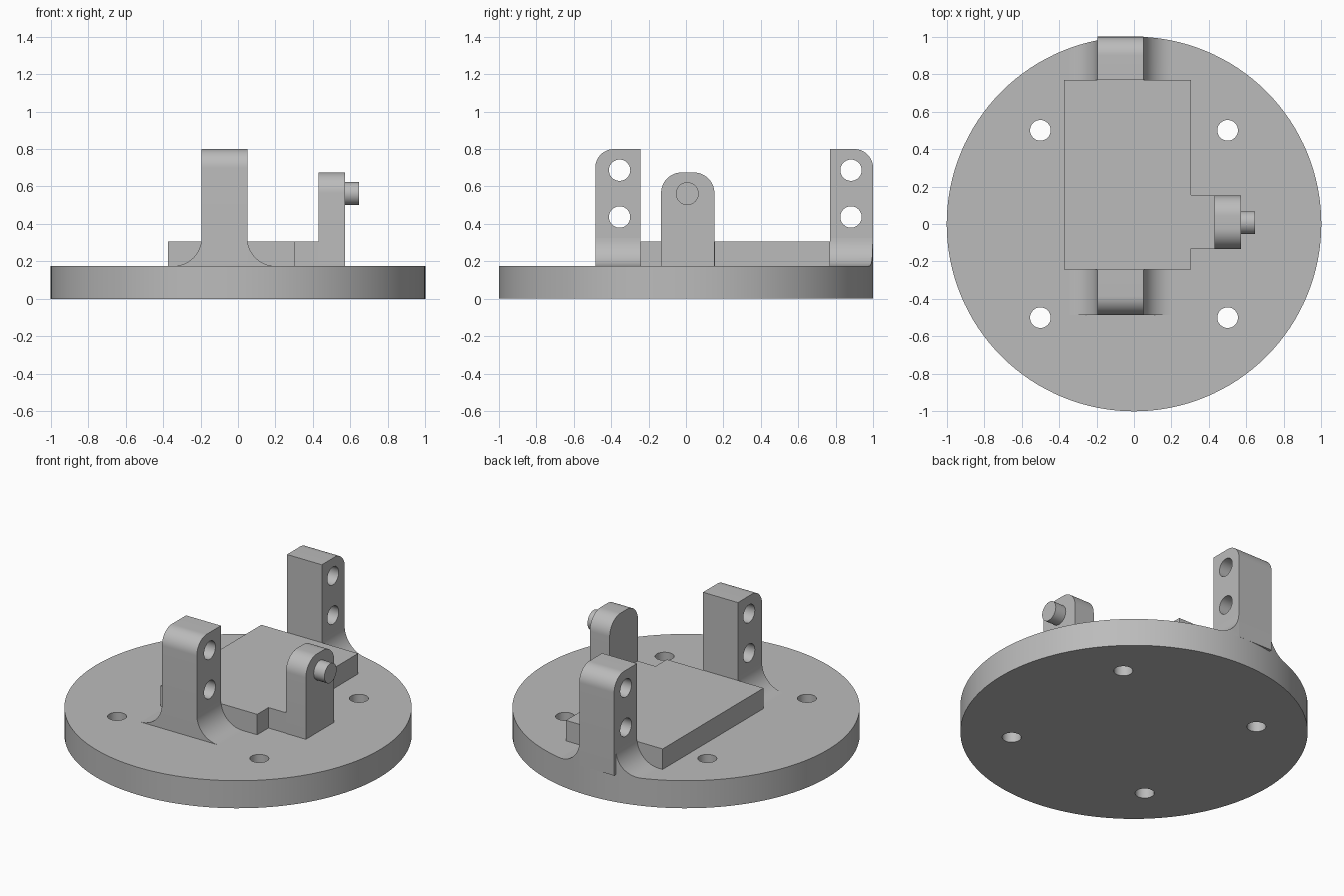
import bpy, bmesh, math
from mathutils import Vector, Matrix

cube = bpy.data.objects.get("Cube")
if cube:
    bpy.data.objects.remove(cube, do_unlink=True)

grey = bpy.data.materials.new("mid_grey")
grey.use_nodes = True
COLOUR = (0.5, 0.5, 0.5, 1)
grey.diffuse_color = COLOUR
grey.node_tree.nodes["Principled BSDF"].inputs["Base Color"].default_value = COLOUR

BASE = 0.175          # top of the round base
LEFT, RIGHT = -0.195, 0.05   # sides of the posts


def finish(name, bm):
    bmesh.ops.recalc_face_normals(bm, faces=bm.faces)
    mesh = bpy.data.meshes.new(name)
    bm.to_mesh(mesh)
    bm.free()
    obj = bpy.data.objects.new(name, mesh)
    bpy.context.collection.objects.link(obj)
    mesh.materials.append(grey)
    return obj


def extrude(name, points, vec):
    """Prism from a flat outline."""
    bm = bmesh.new()
    face = bm.faces.new([bm.verts.new(p) for p in points])
    out = bmesh.ops.extrude_face_region(bm, geom=[face])
    verts = [v for v in out["geom"] if isinstance(v, bmesh.types.BMVert)]
    bmesh.ops.translate(bm, verts=verts, vec=vec)
    return finish(name, bm)


def cylinder(name, radius, depth, centre, axis="Z", sides=48):
    bm = bmesh.new()
    turn = Matrix.Rotation(math.pi / 2, 4, "Y") if axis == "X" else Matrix()
    bmesh.ops.create_cone(bm, cap_ends=True, segments=sides, radius1=radius,
                          radius2=radius, depth=depth,
                          matrix=Matrix.Translation(centre) @ turn)
    return finish(name, bm)


def boolean(obj, tool, operation):
    mod = obj.modifiers.new("cut", "BOOLEAN")
    mod.operation, mod.object, mod.solver = operation, tool, "EXACT"
    bpy.context.view_layer.objects.active = obj
    bpy.ops.object.modifier_apply(modifier=mod.name)
    bpy.data.objects.remove(tool, do_unlink=True)


def arc(cx, cy, r, start, end, steps=14):
    angles = [math.radians(start + (end - start) * i / steps) for i in range(steps + 1)]
    return [(cx + r * math.cos(a), cy + r * math.sin(a)) for a in angles]


# Round base with four bolt holes
base = cylinder("round_base", 1, BASE, (0, 0, BASE / 2), sides=128)
for x in (-0.5, 0.5):
    for y in (-0.5, 0.5):
        boolean(base, cylinder("hole_cutter", 0.055, 1, (x, y, 0)), "DIFFERENCE")

# Raised platform with a side tongue
outline = [(-0.375, -0.243), (0.305, -0.243), (0.305, -0.13), (0.43, -0.13),
           (0.43, 0.155), (0.305, 0.155), (0.305, 0.77), (-0.375, 0.77)]
extrude("platform", [(x, y, BASE) for x, y in outline], (0, 0, 0.13))

# Pivot bracket with rounded top, and its peg
r, y0, y1, top = 0.11, -0.133, 0.152, 0.675
profile = ([(y0, BASE), (y1, BASE)] + arc(y1 - r, top - r, r, 0, 90)
           + arc(y0 + r, top - r, r, 90, 180))
extrude("pivot_bracket", [(0.43, y, z) for y, z in profile], (0.14, 0, 0))
cylinder("pivot_peg", 0.061, 0.095, (0.5975, 0.007, 0.562), "X")


# Posts with two cross holes, rounded outer edge and flared feet
def post(name, inner, outer):
    s = 1 if outer > inner else -1
    r, top, flare = 0.1, 0.8, 0.15
    curve = arc(0, top - r, r, 0, 90)
    profile = [(inner, BASE), (outer, BASE)]
    profile += [(outer - s * r + s * u, z) for u, z in curve] + [(inner, top)]
    body = extrude(name, [(LEFT, y, z) for y, z in profile], (RIGHT - LEFT, 0, 0))
    for z in (0.437, 0.687):
        y = inner + s * 0.112
        boolean(body, cylinder("hole_cutter", 0.057, 1, (0, y, z), "X"), "DIFFERENCE")
    for side, edge, d in (("left", RIGHT, 1), ("right", LEFT, -1)):
        curve = arc(flare, BASE + flare, flare, 180, 270)
        points = [(edge, inner, BASE)] + [(edge + d * u, inner, z) for u, z in curve]
        foot = extrude(f"{name}_{side}_flare", points, (0, outer - inner, 0))
        # Trim the foot to the rim of the base
        boolean(foot, cylinder("rim_cutter", 1, 2, (0, 0, 0), sides=128), "INTERSECT")


post("front_post", -0.243, -0.485)
post("rear_post", 0.77, 1.0)

# Smooth curved faces, keep edges sharp
bpy.ops.object.select_all(action="DESELECT")
for obj in bpy.context.collection.objects:
    if obj.type == "MESH":
        obj.select_set(True)
        bpy.context.view_layer.objects.active = obj
bpy.ops.object.shade_smooth_by_angle(angle=math.radians(30))
